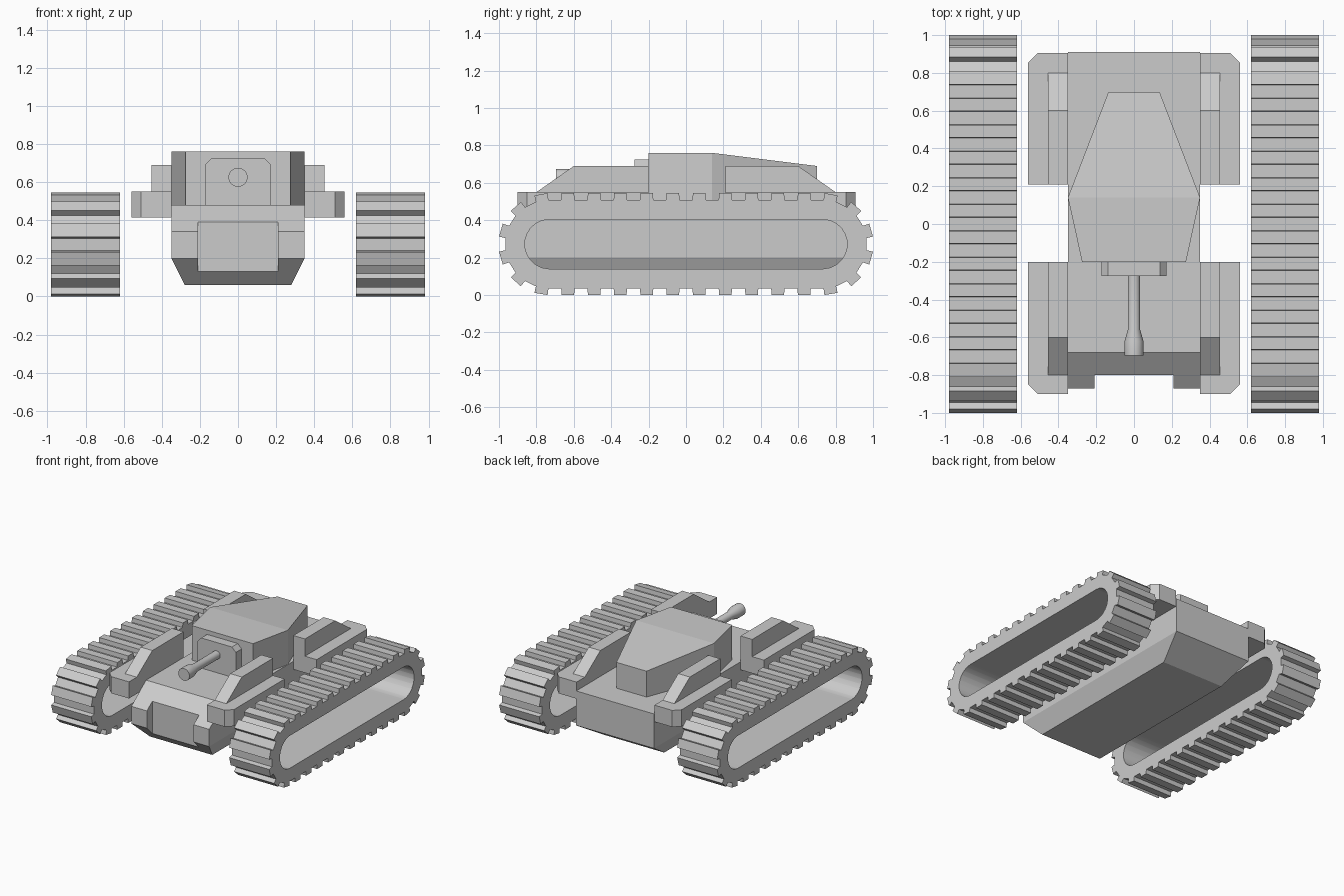
import bpy, bmesh, math

cube = bpy.data.objects.get("Cube")
if cube:
    bpy.data.objects.remove(cube, do_unlink=True)

grey = bpy.data.materials.new("plain grey")
grey.use_nodes = True
GREY = (0.6, 0.6, 0.6, 1)
grey.diffuse_color = GREY
grey.node_tree.nodes["Principled BSDF"].inputs["Base Color"].default_value = GREY


def make(name, verts, faces):
    bm = bmesh.new()
    vs = [bm.verts.new(v) for v in verts]
    for f in faces:
        bm.faces.new([vs[i] for i in f])
    bmesh.ops.recalc_face_normals(bm, faces=bm.faces)
    mesh = bpy.data.meshes.new(name)
    bm.to_mesh(mesh)
    bm.free()
    mesh.materials.append(grey)
    obj = bpy.data.objects.new(name, mesh)
    bpy.context.collection.objects.link(obj)
    return obj


def prism(name, pts, axis, lo, hi):
    """Extrude a 2D outline along an axis from lo to hi."""
    def place(p, d):
        return {"x": (d, p[0], p[1]), "y": (p[0], d, p[1]), "z": (p[0], p[1], d)}[axis]
    n = len(pts)
    verts = [place(p, lo) for p in pts] + [place(p, hi) for p in pts]
    faces = [range(n), range(n, 2 * n)]
    faces += [(i, (i + 1) % n, n + (i + 1) % n, n + i) for i in range(n)]
    return make(name, verts, faces)


def smooth(obj, angle=30):
    bpy.ops.object.select_all(action="DESELECT")
    obj.select_set(True)
    bpy.context.view_layer.objects.active = obj
    bpy.ops.object.shade_smooth_by_angle(angle=math.radians(angle))


# Hull: side profile, with the lower edges drawn inwards
profile = [(-.68, .48), (-.87, .34), (-.87, .20), (-.73, .06), (.68, .06), (.91, .20), (.91, .48)]
n = len(profile)
hull_verts = [(s * (.28 if z < .1 else .35), y, z) for s in (-1, 1) for y, z in profile]
hull_faces = [(i, (i + 1) % n, n + (i + 1) % n, n + i) for i in range(n)]
for k in (0, n):
    hull_faces += [[k + i for i in (0, 1, 2, 5, 6)], [k + i for i in (2, 3, 4, 5)]]
hull = make("hull", hull_verts, hull_faces)

# Recess in the middle of the hull front
cutter = prism("front_recess_cutter", [(-1.2, 0), (-.80, 0), (-.80, .7), (-1.2, .7)], "x", -.21, .21)
cutter.hide_render = True
cut = hull.modifiers.new("recess", "BOOLEAN")
cut.operation = "DIFFERENCE"
cut.solver = "EXACT"
cut.object = cutter
bpy.context.view_layer.objects.active = hull
bpy.ops.object.modifier_apply(modifier=cut.name)
bpy.data.objects.remove(cutter, do_unlink=True)

# Turret: six-sided plan, roof falling towards the back
plan = [(-.275, -.20), (.275, -.20), (.35, .14), (.135, .70), (-.135, .70), (-.35, .14)]
roof = [.76, .76, .76, .69, .69, .76]
verts = [(x, y, .48) for x, y in plan] + [(x, y, z) for (x, y), z in zip(plan, roof)]
sides = [(i, (i + 1) % 6, 6 + (i + 1) % 6, 6 + i) for i in range(6)]
make("turret", verts, sides + [range(6), (6, 7, 8, 11), (11, 8, 9, 10)])

# Gun shield
prism("gun_shield", [(-.173, .48), (.173, .48), (.173, .69), (.138, .725), (-.138, .725), (-.173, .69)],
      "y", -.275, -.20)

# Gun barrel with flared muzzle
rings, SEG = [(-.26, .033), (-.56, .033), (-.62, .05), (-.695, .05)], 24
verts = [(r * math.cos(2 * math.pi * i / SEG), y, .625 + r * math.sin(2 * math.pi * i / SEG))
         for y, r in rings for i in range(SEG)]
faces = [(k * SEG + i, k * SEG + (i + 1) % SEG, (k + 1) * SEG + (i + 1) % SEG, (k + 1) * SEG + i)
         for k in range(3) for i in range(SEG)]
smooth(make("gun_barrel", verts, faces + [range(SEG), range(3 * SEG, 4 * SEG)]))

# Tracks: toothed outer loop around a smooth inner loop
HALF, MID, TEETH = .73, .2725, 32
R_IN, R_BASE, R_TIP = .132, .237, .2725
ARC = math.pi * .25
PERIMETER = 2 * (2 * HALF + ARC)


def track_point(s, r):
    """Point on a round-ended loop of radius r; s runs from the middle of the bottom."""
    s = (s + HALF) % PERIMETER
    turn, s = divmod(s, PERIMETER / 2)
    sign = -1 if turn else 1
    if s < 2 * HALF:
        return sign * (s - HALF), MID - sign * r
    a = (s - 2 * HALF) / .25
    return sign * (HALF + r * math.sin(a)), MID - sign * r * math.cos(a)


pitch = PERIMETER / TEETH
outer, inner = [], []
for t in range(TEETH):
    for d, r in ((-.036, R_BASE), (-.033, R_TIP), (.033, R_TIP), (.036, R_BASE)):
        s = (t + .5) * pitch + d
        outer.append(track_point(s, r))
        inner.append(track_point(s, R_IN))
m = len(outer)

for side, sx in (("left", 1), ("right", -1)):
    verts = [(sx * x, y, z) for x in (.62, .98) for loop in (outer, inner) for y, z in loop]
    faces = []
    for i in range(m):
        j = (i + 1) % m
        for a, b in ((0, m), (m, 3 * m), (3 * m, 2 * m), (2 * m, 0)):
            faces.append((a + i, a + j, b + j, b + i))
    smooth(make(side + "_track", verts, faces), 20)

    # Fenders and sloped stowage boxes, front and back
    for end, sy, y0, y1 in (("front", -1, .20, .90), ("back", 1, .21, .905)):
        fender = [(.35, y0), (.56, y0), (.56, y1 - .05), (.51, y1), (.35, y1)]
        prism(f"{side}_{end}_fender", [(sx * x, sy * y) for x, y in fender], "z", .415, .55)
        box = [(y0, .53), (y0, .69), (.60, .69), (.80, .55), (.80, .53)]
        prism(f"{side}_{end}_stowage_box", [(sy * y, z) for y, z in box], "x",
              *sorted((sx * .35, sx * .455)))
